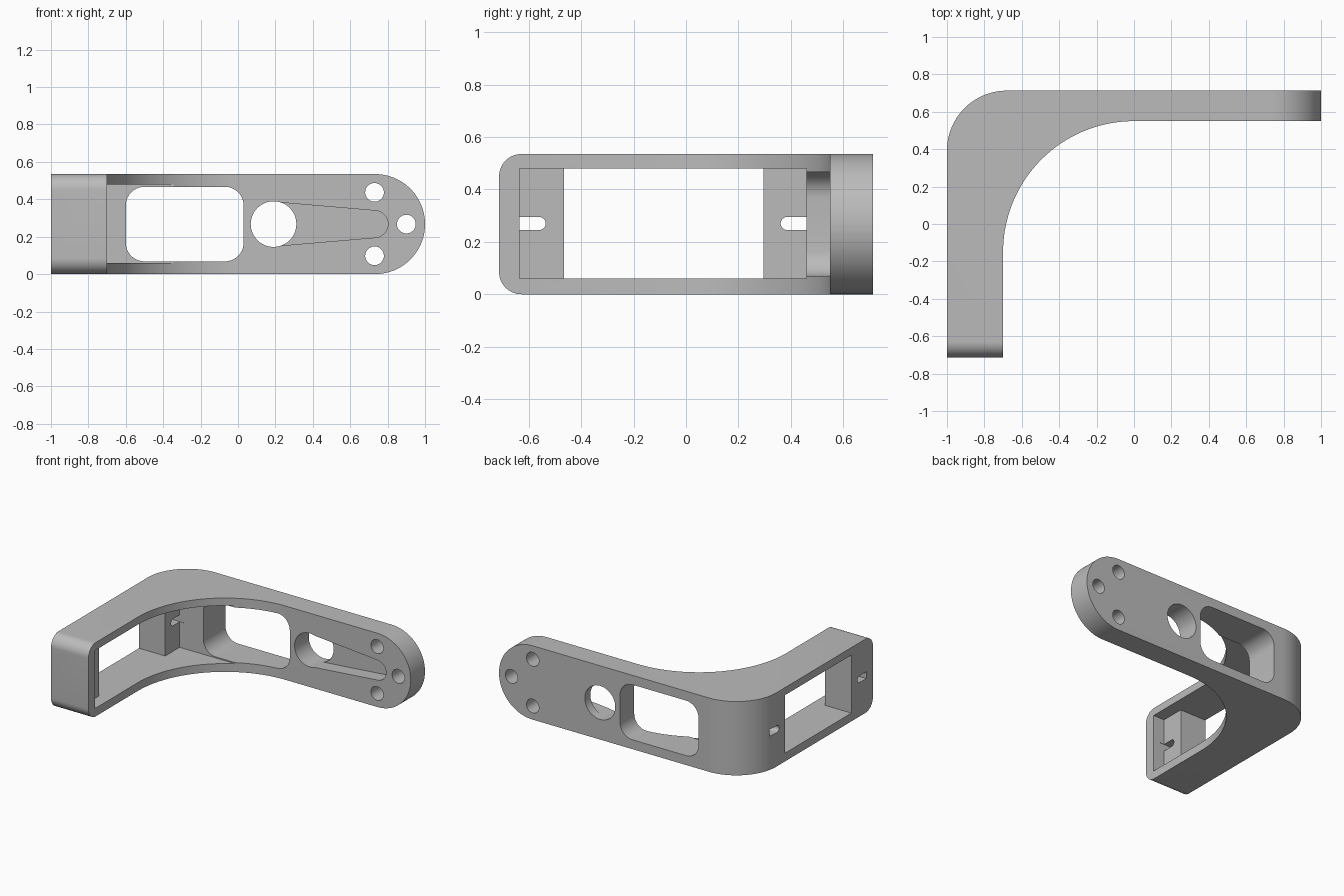
import bpy, bmesh, math
from mathutils import Vector

if "Cube" in bpy.data.objects:
    bpy.data.objects.remove(bpy.data.objects["Cube"], do_unlink=True)

grey = bpy.data.materials.new("plain grey")
grey.use_nodes = True
grey.diffuse_color = (0.5, 0.5, 0.5, 1)
grey.node_tree.nodes["Principled BSDF"].inputs["Base Color"].default_value = (0.5, 0.5, 0.5, 1)

H = 0.535
MID = H / 2


def arc(cx, cy, r, start, end, n=24):
    """Points on an arc, angles in degrees."""
    angles = [math.radians(start + (end - start) * i / n) for i in range(n + 1)]
    return [(cx + r * math.cos(a), cy + r * math.sin(a)) for a in angles]


def rounded_rect(x0, x1, y0, y1, r):
    return (arc(x1 - r, y1 - r, r, 0, 90, 10) + arc(x0 + r, y1 - r, r, 90, 180, 10)
            + arc(x0 + r, y0 + r, r, 180, 270, 10) + arc(x1 - r, y0 + r, r, 270, 360, 10))


def prism(name, points, axis, low, high):
    """Extrude a 2D profile along one axis; profile uses the other two axes in order."""
    def place(p, d):
        c = list(p)
        c.insert("xyz".index(axis), d)
        return Vector(c)
    bm = bmesh.new()
    face = bm.faces.new([bm.verts.new(place(p, low)) for p in points])
    out = bmesh.ops.extrude_face_region(bm, geom=[face])
    moved = [v for v in out["geom"] if isinstance(v, bmesh.types.BMVert)]
    bmesh.ops.translate(bm, verts=moved, vec=place((0, 0), high - low))
    bmesh.ops.recalc_face_normals(bm, faces=bm.faces)
    mesh = bpy.data.meshes.new(name)
    bm.to_mesh(mesh)
    bm.free()
    mesh.materials.append(grey)
    obj = bpy.data.objects.new(name, mesh)
    bpy.context.collection.objects.link(obj)
    return obj


def box(name, x, y, z):
    return prism(name, [(x[0], y[0]), (x[1], y[0]), (x[1], y[1]), (x[0], y[1])], "z", *z)


def combine(target, tool, operation):
    mod = target.modifiers.new(tool.name, "BOOLEAN")
    mod.operation = operation
    mod.solver = "EXACT"
    mod.object = tool
    tool.hide_render = True
    bpy.context.view_layer.objects.active = target
    bpy.ops.object.modifier_apply(modifier=mod.name)
    bpy.data.objects.remove(tool, do_unlink=True)


# Bent arm, seen from above
outline = ([(-1, -0.713), (-0.7, -0.713)] + arc(0, -0.15, 0.7, 180, 90, 48)
           + [(1.05, 0.55), (1.05, 0.713)] + arc(-0.68, 0.393, 0.32, 90, 180, 32))
bracket = prism("bracket", outline, "z", 0, H)

# Round the long arm's tip and the short arm's end
tip = [(-1.1, 0)] + arc(1 - MID, MID, MID, -90, 90, 48) + [(-1.1, H)]
combine(bracket, prism("tip_profile", tip, "y", -1, 1), "INTERSECT")
end = ([(0.9, 0), (0.9, H)] + arc(-0.628, H - 0.085, 0.085, 90, 180, 14)
       + arc(-0.628, 0.085, 0.085, 180, 270, 14))
combine(bracket, prism("end_profile", end, "x", -1.2, 1.2), "INTERSECT")

# Pocket and through opening in the short arm, leaving two mounting flanges
combine(bracket, box("pocket", (-0.79, 0.2), (-0.635, 0.46), (0.06, 0.48)), "DIFFERENCE")
combine(bracket, box("opening", (-1.1, -0.7), (-0.465, 0.295), (0.06, 0.48)), "DIFFERENCE")

# Screw slots through the flanges, mirrored about the opening
for side in (1, -1):
    middle = -0.087
    slot = [(middle + side * y, z) for y, z in
            [(0.55, 0.295)] + arc(0.473, 0.27, 0.025, 90, 270, 12) + [(0.55, 0.245)]]
    combine(bracket, prism("slot", slot, "x", -1.1, -0.75), "DIFFERENCE")

# Rounded window through the long arm
window = rounded_rect(-0.6, 0.03, 0.068, 0.467, 0.1)
combine(bracket, prism("window", window, "y", 0.38, 0.8), "DIFFERENCE")

# Tapered recess running from the hub hole towards the tip
lean = math.degrees(math.asin((0.12 - 0.072) / 0.54))
taper = (arc(0.19, MID, 0.118, 90 - lean, 270 + lean, 32)
         + arc(0.73, MID, 0.072, lean - 90, 90 - lean, 24))
combine(bracket, prism("recess", taper, "y", 0.5, 0.65), "DIFFERENCE")

# Hub hole and three screw holes
for x, z, r in [(0.19, MID, 0.122), (0.73, 0.437, 0.05), (0.73, 0.098, 0.05), (0.9, MID, 0.05)]:
    combine(bracket, prism("hole", arc(x, z, r, 0, 352.5, 47), "y", 0.4, 0.8), "DIFFERENCE")

bpy.ops.object.select_all(action="DESELECT")
bracket.select_set(True)
bpy.context.view_layer.objects.active = bracket
bpy.ops.object.shade_smooth_by_angle(angle=math.radians(25))
